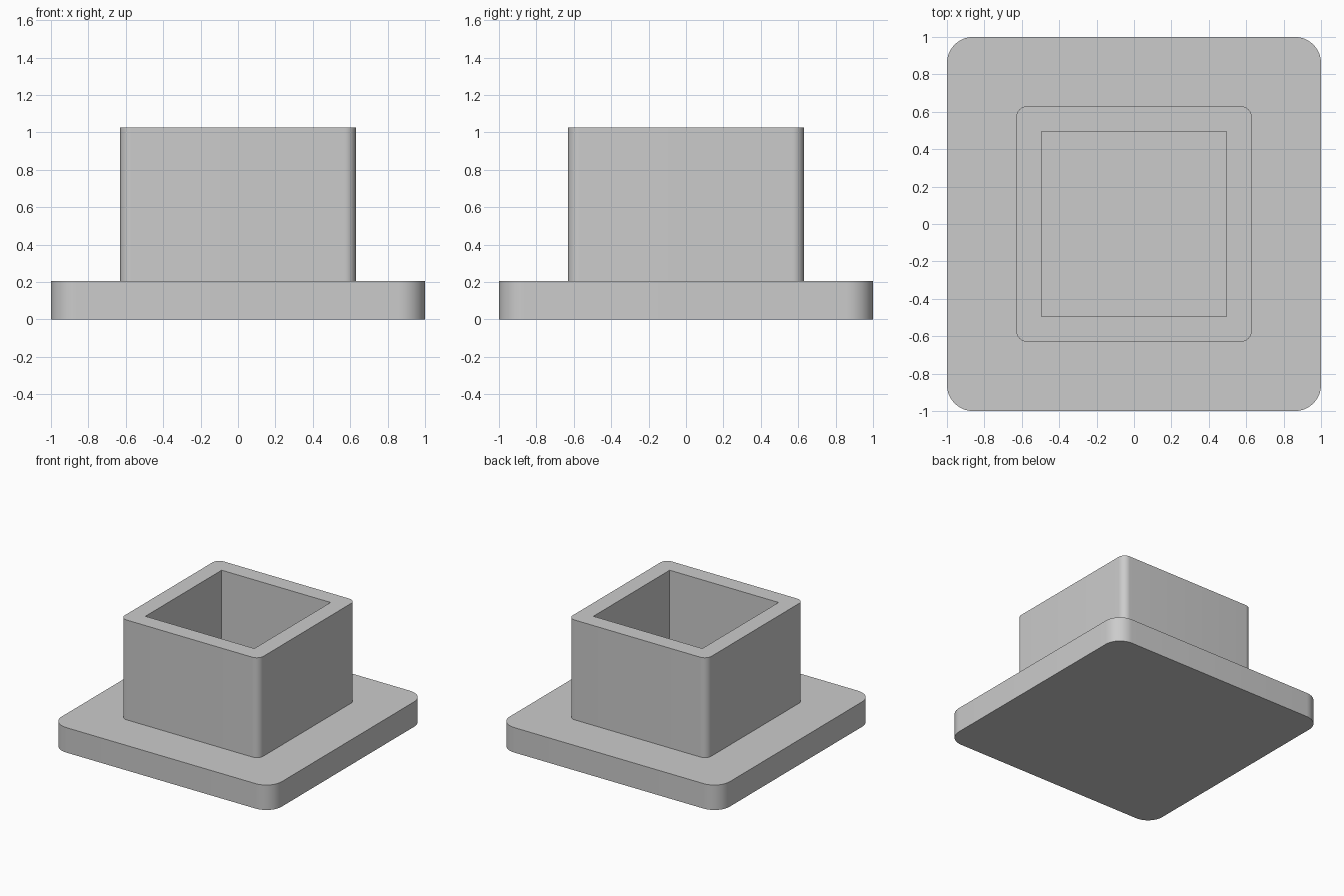
import bpy
import bmesh
import math

cube = bpy.data.objects.get("Cube")
if cube:
    bpy.data.objects.remove(cube, do_unlink=True)

SEGMENTS = 12          # steps per rounded corner
PLATE_TOP = 0.205
TUBE_TOP = 1.025

grey = bpy.data.materials.new("plain grey")
grey.use_nodes = True
colour = (0.6, 0.6, 0.6, 1)
grey.diffuse_color = colour
grey.node_tree.nodes["Principled BSDF"].inputs["Base Color"].default_value = colour


def rounded_square(bm, half, radius, z):
    """Ring of vertices around a square with rounded corners."""
    ring = []
    for corner in range(4):
        middle = math.radians(45 + 90 * corner)
        cx = math.copysign(half - radius, math.cos(middle))
        cy = math.copysign(half - radius, math.sin(middle))
        for i in range(SEGMENTS + 1):
            a = math.radians(90) * (corner + i / SEGMENTS)
            ring.append(bm.verts.new((cx + radius * math.cos(a),
                                      cy + radius * math.sin(a), z)))
    return ring


# Square flange with a hollow square tube, as one continuous solid:
# plate bottom, plate top, tube foot, tube rim, hole rim, hole floor
bm = bmesh.new()
rings = [rounded_square(bm, *section) for section in (
    (1.0, 0.14, 0),
    (1.0, 0.14, PLATE_TOP),
    (0.63, 0.06, PLATE_TOP),
    (0.63, 0.06, TUBE_TOP),
    (0.495, 0, TUBE_TOP),
    (0.495, 0, PLATE_TOP),
)]
for lower, upper in zip(rings, rings[1:]):
    for i in range(len(lower)):
        j = (i + 1) % len(lower)
        bm.faces.new((lower[i], lower[j], upper[j], upper[i]))
bm.faces.new(reversed(rings[0]))
bm.faces.new(rings[-1])

# Collapse the unrounded hole corners to single points
bmesh.ops.remove_doubles(bm, verts=bm.verts, dist=0.0001)
bmesh.ops.recalc_face_normals(bm, faces=bm.faces)

mesh = bpy.data.meshes.new("flanged_square_socket")
bm.to_mesh(mesh)
bm.free()
mesh.materials.append(grey)
socket = bpy.data.objects.new("flanged_square_socket", mesh)
bpy.context.collection.objects.link(socket)

# Smooth rounded corners, crisp edges
mesh.shade_smooth()
mesh.set_sharp_from_angle(angle=math.radians(30))
